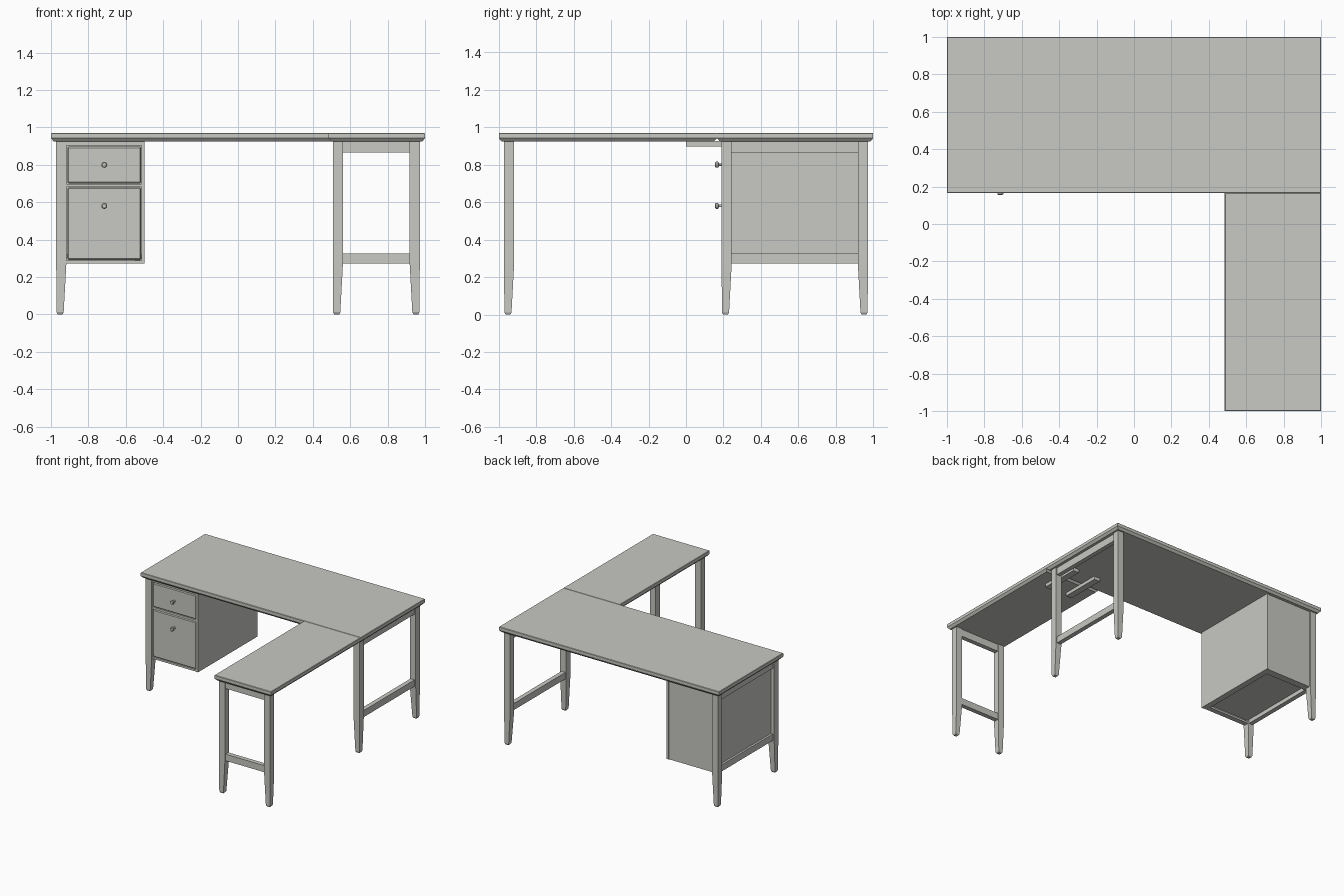
import bpy, bmesh, math

if "Cube" in bpy.data.objects:
    bpy.data.objects.remove(bpy.data.objects["Cube"])

mat = bpy.data.materials.new("warm grey paint")
mat.diffuse_color = (0.58, 0.58, 0.55, 1)
mat.use_nodes = True
mat.node_tree.nodes["Principled BSDF"].inputs["Base Color"].default_value = mat.diffuse_color


def finish(name, bm):
    bmesh.ops.recalc_face_normals(bm, faces=bm.faces)
    me = bpy.data.meshes.new(name)
    bm.to_mesh(me)
    bm.free()
    me.materials.append(mat)
    ob = bpy.data.objects.new(name, me)
    bpy.context.collection.objects.link(ob)
    return ob


def loft(name, sections):
    """Stack of rectangles (x0, x1, y0, y1, z) joined into a closed solid."""
    bm = bmesh.new()
    rings = []
    for x0, x1, y0, y1, z in sections:
        rings.append([bm.verts.new((x, y, z)) for x, y in
                      ((x0, y0), (x1, y0), (x1, y1), (x0, y1))])
    for a, b in zip(rings, rings[1:]):
        for i in range(4):
            j = (i + 1) % 4
            bm.faces.new((a[i], a[j], b[j], b[i]))
    bm.faces.new(rings[0])
    bm.faces.new(rings[-1])
    return finish(name, bm)


def box(name, x0, x1, y0, y1, z0, z1):
    return loft(name, [(x0, x1, y0, y1, z0), (x0, x1, y0, y1, z1)])


def desktop(name, x0, x1, y0, y1):
    # slab with chamfered lower edge and slightly eased upper edge
    def inset(d, z):
        return (x0 + d, x1 - d, y0 + d, y1 - d, z)
    loft(name, [inset(0.016, 0.924), inset(0.0, 0.942),
                inset(0.0, 0.967), inset(0.003, 0.97)])


def leg(name, x, y, dx, dy):
    # (x, y) is the outer corner; dx, dy point inward; inner faces taper
    def sec(w, o, z):
        xs = sorted((x + dx * o, x + dx * w))
        ys = sorted((y + dy * o, y + dy * w))
        return (*xs, *ys, z)
    loft(name, [sec(0.034, 0.008, 0), sec(0.04, 0.002, 0.012),
                sec(0.054, 0, 0.27), sec(0.054, 0, 0.926)])


def knob(name, x, z):
    # turned knob revolved about the y axis
    prof = [(0.011, 0.197), (0.007, 0.19), (0.007, 0.176), (0.016, 0.171),
            (0.016, 0.160), (0.011, 0.155)]
    bm = bmesh.new()
    n = 16
    rings = [[bm.verts.new((x + r * math.cos(2 * math.pi * i / n), y,
                            z + r * math.sin(2 * math.pi * i / n)))
              for i in range(n)] for r, y in prof]
    for a, b in zip(rings, rings[1:]):
        for i in range(n):
            j = (i + 1) % n
            bm.faces.new((a[i], a[j], b[j], b[i]))
    bm.faces.new(rings[0])
    bm.faces.new(rings[-1])
    finish(name, bm)


def drawer(name, z0, z1):
    # drawer front with chamfered rim
    ob = box(name, -0.912, -0.519, 0.196, 0.225, z0, z1)
    bev = ob.modifiers.new("eased edge", 'BEVEL')
    bev.width = 0.006
    bev.segments = 1
    knob(name + "_knob", -0.715, 0.8 if z0 > 0.6 else 0.58)


# tops
desktop("main_top", -1, 1, 0.165, 1)
desktop("return_top", 0.485, 1, -1, 0.165)

# main desk end frames
for side, s in (("left", -1), ("right", 1)):
    leg(side + "_front_leg", s * 0.972, 0.19, -s, 1)
    leg(side + "_back_leg", s * 0.972, 0.972, -s, -1)
    xs = sorted((s * 0.925, s * 0.962))
    box(side + "_apron", *xs, 0.242, 0.92, 0.865, 0.926)
    box(side + "_stretcher", *xs, 0.242, 0.92, 0.272, 0.326)

# return end frame
leg("return_inner_leg", 0.507, -0.972, 1, 1)
leg("return_outer_leg", 0.972, -0.972, -1, 1)
box("return_apron", 0.559, 0.92, -0.962, -0.925, 0.865, 0.926)
box("return_stretcher", 0.559, 0.92, -0.962, -0.925, 0.272, 0.326)

# brackets joining the two tops
for i, x in enumerate((0.64, 0.845)):
    box(f"joining_bar_{i + 1}", x - 0.027, x + 0.027, 0.0, 0.33, 0.897, 0.926)

# drawer pedestal
box("pedestal_left_panel", -0.945, -0.925, 0.242, 0.92, 0.272, 0.926)
box("pedestal_side_panel", -0.517, -0.5, 0.195, 0.965, 0.272, 0.926)
box("pedestal_back_panel", -0.92, -0.517, 0.942, 0.96, 0.272, 0.926)
box("pedestal_bottom", -0.93, -0.517, 0.215, 0.945, 0.305, 0.32)
box("pedestal_bottom_back_rail", -0.93, -0.517, 0.90, 0.945, 0.272, 0.305)
box("pedestal_inner_rail", -0.55, -0.517, 0.23, 0.945, 0.272, 0.305)
for nm, z0, z1 in (("top", 0.902, 0.926), ("middle", 0.681, 0.698),
                   ("bottom", 0.272, 0.288)):
    box(f"pedestal_{nm}_rail", -0.92, -0.517, 0.198, 0.24, z0, z1)
drawer("upper_drawer", 0.701, 0.897)
drawer("lower_drawer", 0.292, 0.678)
